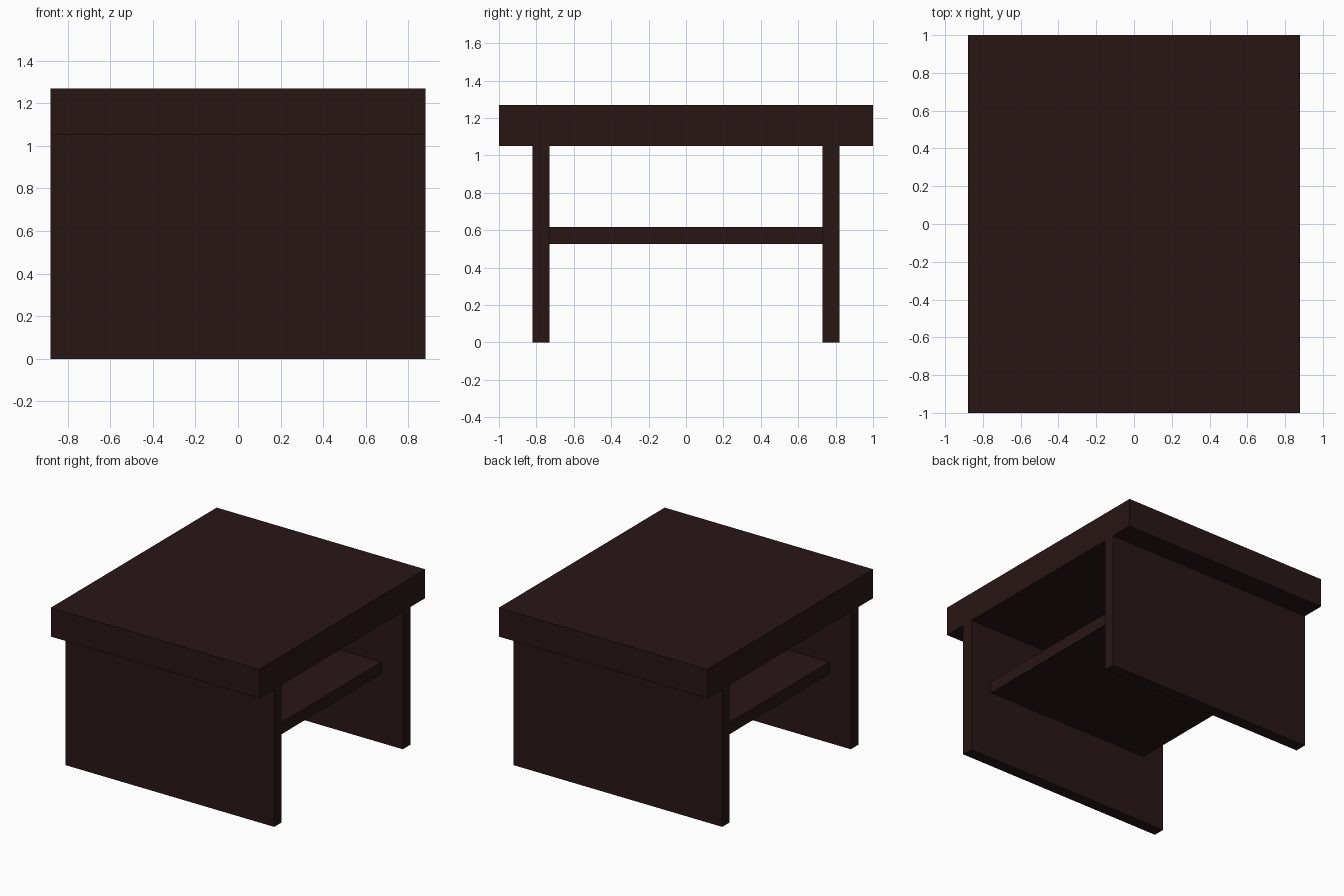
import bpy

if "Cube" in bpy.data.objects:
    bpy.data.objects.remove(bpy.data.objects["Cube"])

wood = bpy.data.materials.new("dark_wood")
wood.diffuse_color = (0.022, 0.008, 0.008, 1)
wood.use_nodes = True
wood.node_tree.nodes["Principled BSDF"].inputs["Base Color"].default_value = wood.diffuse_color


def box(name, x, y, z):
    """Axis-aligned box from (min, max) pairs."""
    bpy.ops.mesh.primitive_cube_add(size=1)
    ob = bpy.context.object
    ob.name = name
    ob.location = [(a + b) / 2 for a, b in (x, y, z)]
    ob.scale = [b - a for a, b in (x, y, z)]
    bpy.ops.object.transform_apply(location=False, rotation=False, scale=True)
    ob.data.materials.append(wood)
    return ob


# Thick top slab
box("table_top", (-0.88, 0.88), (-1.0, 1.0), (1.05, 1.27))

# Full-width panel legs at front and back
box("front_panel_leg", (-0.88, 0.88), (-0.82, -0.73), (0, 1.05))
box("back_panel_leg", (-0.88, 0.88), (0.73, 0.82), (0, 1.05))

# Shelf between the panels, set in from both open sides
box("shelf", (-0.70, 0.70), (-0.73, 0.73), (0.527, 0.617))
